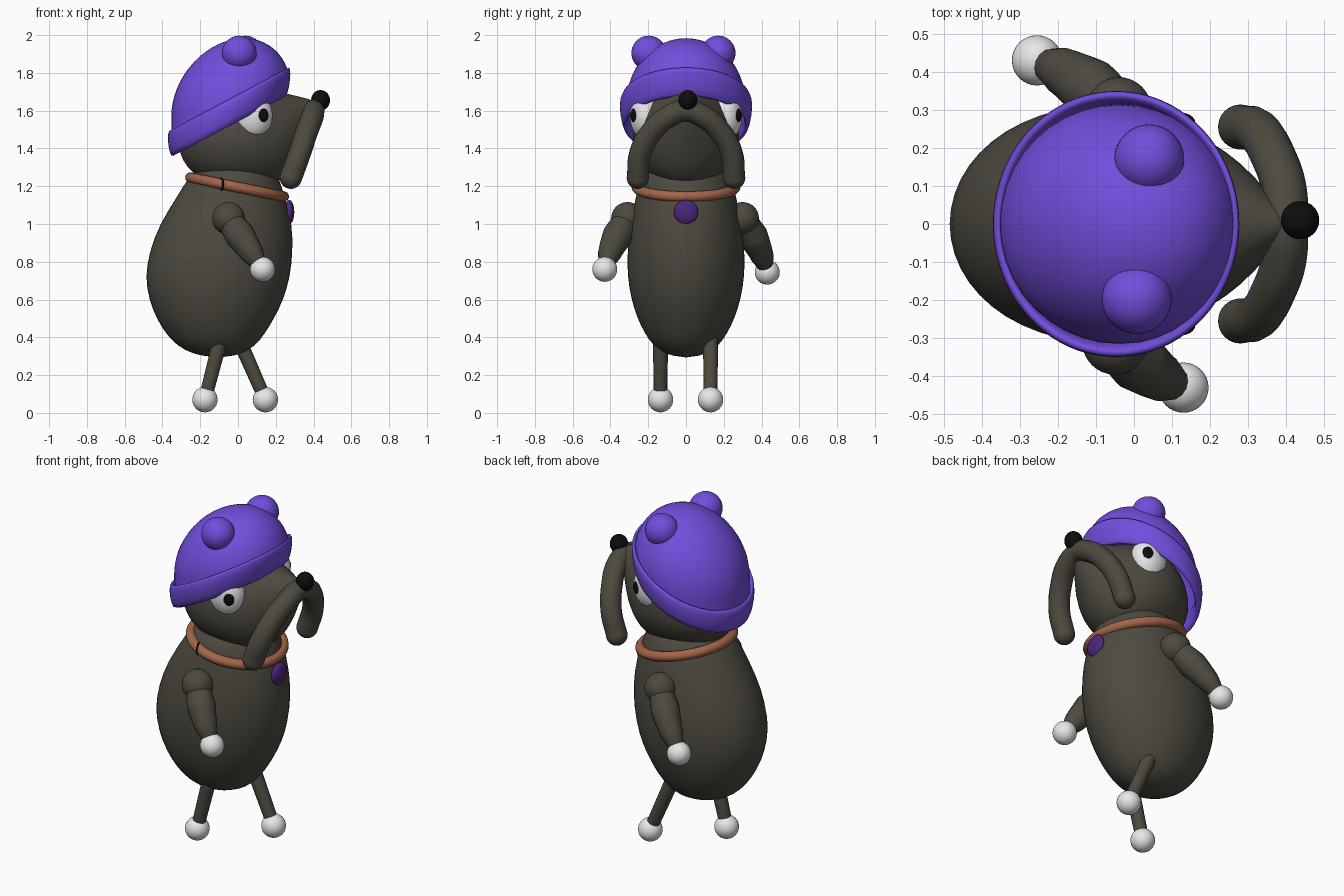
import bpy, bmesh, math
from mathutils import Vector, Matrix

if "Cube" in bpy.data.objects:
    bpy.data.objects.remove(bpy.data.objects["Cube"])


def colour(name, rgb):
    m = bpy.data.materials.new(name)
    m.use_nodes = True
    m.diffuse_color = (*rgb, 1)
    m.node_tree.nodes["Principled BSDF"].inputs["Base Color"].default_value = (*rgb, 1)
    return m


FUR = colour("dark_fur", (0.075, 0.068, 0.052))
HAT = colour("purple_wool", (0.17, 0.075, 0.72))
TAG = colour("dark_purple", (0.07, 0.02, 0.2))
LEATHER = colour("tan_leather", (0.37, 0.13, 0.065))
WHITE = colour("white", (0.8, 0.8, 0.8))
BLACK = colour("black", (0.004, 0.004, 0.004))


def finish(bm, name, mat, subdivide=0):
    bmesh.ops.recalc_face_normals(bm, faces=bm.faces)
    for f in bm.faces:
        f.smooth = True
    me = bpy.data.meshes.new(name)
    bm.to_mesh(me)
    bm.free()
    me.materials.append(mat)
    ob = bpy.data.objects.new(name, me)
    bpy.context.collection.objects.link(ob)
    if subdivide:
        mod = ob.modifiers.new("Smooth", "SUBSURF")
        mod.levels = mod.render_levels = subdivide
    return ob


def ball(name, mat, centre, radii):
    bm = bmesh.new()
    bmesh.ops.create_uvsphere(bm, u_segments=32, v_segments=20, radius=1)
    if isinstance(radii, float):
        radii = (radii,) * 3
    bmesh.ops.transform(bm, verts=bm.verts,
                        matrix=Matrix.Translation(centre) @ Matrix.Diagonal((*radii, 1)))
    return finish(bm, name, mat)


def bridge(bm, a, b):
    for i in range(len(a)):
        j = (i + 1) % len(a)
        bm.faces.new((a[i], a[j], b[j], b[i]))


def loft(name, mat, start, end, stations, place, sides=24):
    """Elliptical rings (along, offset, radius, y radius) closed at two poles."""
    bm = bmesh.new()
    rings = []
    for along, off, r, ry in stations:
        angles = [math.tau * i / sides for i in range(sides)]
        rings.append([bm.verts.new(place(along, off + r * math.cos(a), ry * math.sin(a)))
                      for a in angles])
    for a, b in zip(rings, rings[1:]):
        bridge(bm, a, b)
    for pole, ring in ((start, rings[0]), (end, rings[-1])):
        tip = bm.verts.new(place(pole[0], pole[1], 0))
        for i in range(sides):
            bm.faces.new((tip, ring[i], ring[(i + 1) % sides]))
    return finish(bm, name, mat, 1)


def tube(name, mat, points):
    """Round tube through (x, y, z, radius) points."""
    cu = bpy.data.curves.new(name, "CURVE")
    cu.dimensions = "3D"
    cu.bevel_depth = 1
    cu.bevel_resolution = 5
    cu.use_fill_caps = True
    sp = cu.splines.new("BEZIER")
    sp.bezier_points.add(len(points) - 1)
    for bp, (x, y, z, r) in zip(sp.bezier_points, points):
        bp.co = (x, y, z)
        bp.radius = r
        bp.handle_left_type = bp.handle_right_type = "AUTO"
    cu.materials.append(mat)
    ob = bpy.data.objects.new(name, cu)
    bpy.context.collection.objects.link(ob)
    return ob


def ring(name, mat, centre, rx, ry, thick, rotation):
    bpy.ops.mesh.primitive_torus_add(major_radius=1, minor_radius=thick / rx,
                                     major_segments=48, minor_segments=12,
                                     location=centre, rotation=rotation)
    ob = bpy.context.object
    ob.name = name
    ob.scale = (rx, ry, rx)
    ob.data.materials.append(mat)
    bpy.ops.object.shade_smooth()
    return ob


# Egg-shaped body, lofted upwards
loft("body", FUR, (0.29, -0.1), (1.36, 0), [
    (0.31, -0.11, 0.13, 0.11), (0.355, -0.115, 0.21, 0.175), (0.42, -0.12, 0.265, 0.22),
    (0.5, -0.12, 0.315, 0.26), (0.6, -0.115, 0.36, 0.293), (0.72, -0.108, 0.388, 0.313),
    (0.85, -0.09, 0.384, 0.315), (1.0, -0.064, 0.356, 0.297), (1.15, -0.035, 0.286, 0.268),
    (1.25, -0.025, 0.24, 0.24), (1.32, 0, 0.18, 0.18)],
    lambda a, u, y: (u, y, a))

# Head, lofted from the back of the skull to the snout
loft("head", FUR, (-0.32, 1.43), (0.425, 1.615), [
    (-0.295, 1.435, 0.1, 0.1), (-0.24, 1.445, 0.18, 0.18), (-0.15, 1.46, 0.25, 0.25),
    (-0.03, 1.475, 0.285, 0.292), (0.1, 1.465, 0.28, 0.278), (0.2, 1.455, 0.253, 0.22),
    (0.285, 1.485, 0.2, 0.162), (0.35, 1.54, 0.13, 0.085), (0.4, 1.59, 0.065, 0.045)],
    lambda a, u, y: (a, y, u))

ball("nose", BLACK, (0.437, 0.01, 1.655), (0.05, 0.05, 0.054))

# Drooping jowls hanging from the nose
droop = [(0.395, 0.09, 1.57), (0.365, 0.18, 1.49), (0.325, 0.243, 1.37), (0.28, 0.255, 1.245)]
path = ([(x, -y, z, 0.059) for x, y, z in reversed(droop)] + [(0.4, 0, 1.6, 0.058)]
        + [(x, y, z, 0.059) for x, y, z in droop])
tube("jowls", FUR, path)

# Paired features: side +1 is the left, -1 the right
for side, word in ((1, "left"), (-1, "right")):
    ball(word + "_jowl_tip", FUR, (0.28, side * 0.255, 1.245), 0.059)
    ball(word + "_eye", WHITE, (0.077, side * 0.214, 1.575), (0.106, 0.084, 0.13))
    ball(word + "_pupil", BLACK, (0.115, side * 0.267, 1.575), (0.046, 0.027, 0.048))

# Arms and legs mid stride
limbs = {
    "left": ((-0.04, 0.3, 1.03), (-0.255, 0.43, 0.745), (0.0, 0.13, 0.4), (0.145, 0.13, 0.07)),
    "right": ((-0.05, -0.31, 1.03), (0.13, -0.43, 0.76), (-0.09, -0.135, 0.4), (-0.175, -0.135, 0.07)),
}
for word, (shoulder, hand, hip, foot) in limbs.items():
    s, h = Vector(shoulder), Vector(hand)
    out = Vector((0, math.copysign(0.012, h.y), 0))
    ball(word + "_shoulder", FUR, s, 0.086)
    tube(word + "_arm", FUR, [(*s, 0.066), (*(s.lerp(h, 0.35) + out), 0.08),
                              (*(s.lerp(h, 0.7) + out), 0.062), (*s.lerp(h, 0.95), 0.035)])
    ball(word + "_hand", WHITE, h, 0.066)
    tube(word + "_leg", FUR, [(*hip, 0.04), (*foot, 0.036)])
    ball(word + "_foot", WHITE, foot, 0.067)

# Collar with clasp and round tag
ring("collar", LEATHER, (-0.005, 0, 1.195), 0.252, 0.26, 0.028, (0, 0.2, 0))
ring("collar_clasp", BLACK, (-0.088, -0.248, 1.211), 0.03, 0.03, 0.005, (0, math.pi / 2, 0.3))
ball("collar_tag", TAG, (0.272, 0, 1.063), (0.026, 0.064, 0.064))

# Knitted hat: leaning dome with straight lower walls, open along a slanted plane
SLOPE = 0.53
bm = bmesh.new()
bmesh.ops.create_uvsphere(bm, u_segments=40, v_segments=28, radius=1)
for v in bm.verts:
    flat = Vector((v.co.x, v.co.y))
    if v.co.z < 0 and flat.length > 0.01:
        flat.normalize()
    v.co = (0.315 * flat.x - 0.038, 0.315 * flat.y, 1.645 + 0.33 * v.co.z + 0.075 * flat.x)
bmesh.ops.bisect_plane(bm, geom=bm.verts[:] + bm.edges[:] + bm.faces[:],
                       plane_co=(-0.04, 0, 1.59), plane_no=(-SLOPE, 0, 1), clear_inner=True)
finish(bm, "hat_dome", HAT)

# Rolled brim and two bobbles
bm = bmesh.new()
profile = [(0.285, -0.015), (0.308, -0.026), (0.325, 0.055), (0.327, 0.118), (0.31, 0.138), (0.288, 0.07)]
loops = []
for r, h in profile:
    loop = []
    for i in range(40):
        a = math.tau * i / 40
        x = r * math.cos(a)
        loop.append(bm.verts.new((x - 0.047, 1.08 * r * math.sin(a), 1.535 + h + SLOPE * x)))
    loops.append(loop)
for k in range(len(loops)):
    bridge(bm, loops[k], loops[(k + 1) % len(loops)])
finish(bm, "hat_brim", HAT, 1)

ball("left_hat_bobble", HAT, (0.04, 0.17, 1.905), 0.092)
ball("right_hat_bobble", HAT, (0.007, -0.197, 1.905), 0.092)
